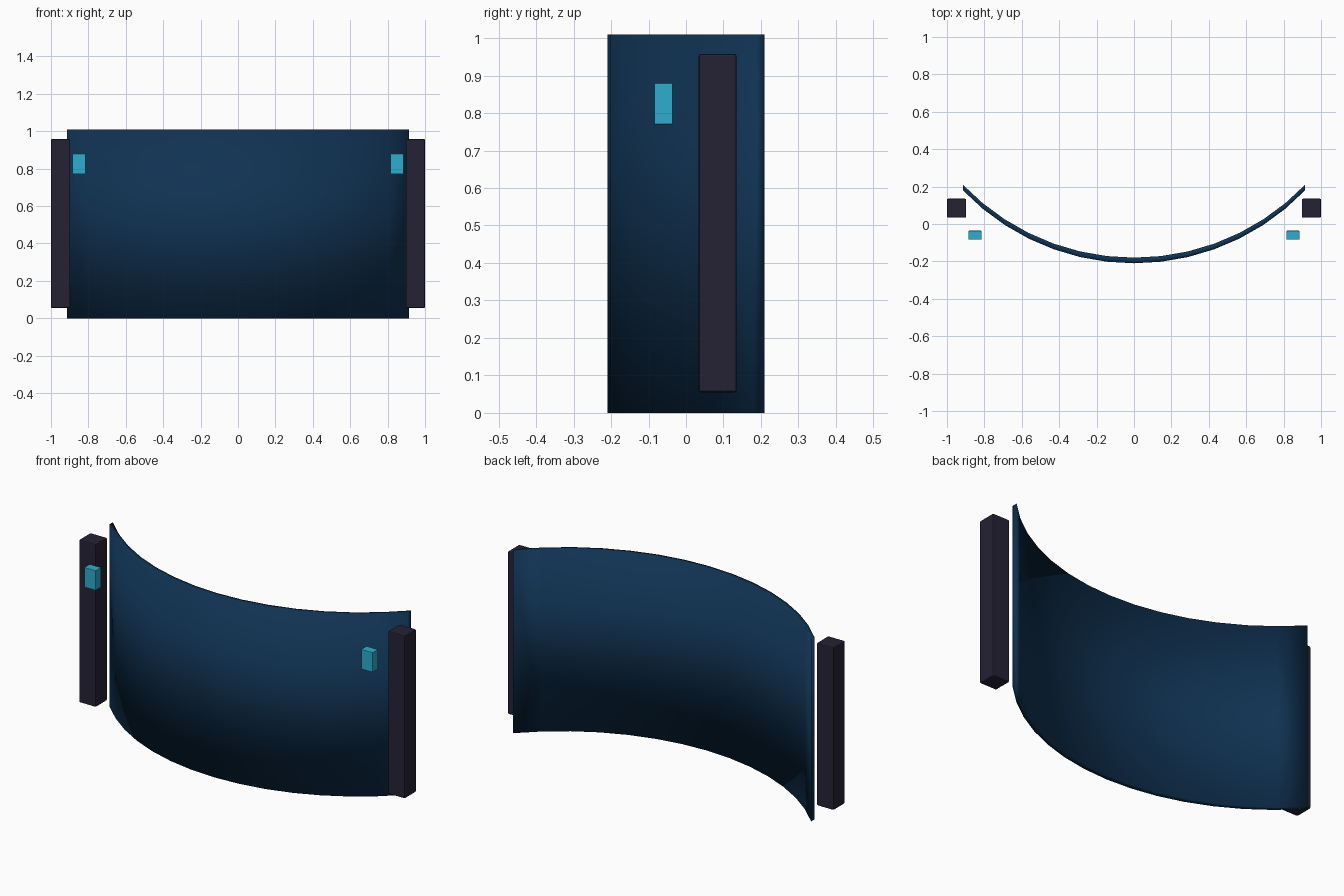
import bpy, bmesh, math

if "Cube" in bpy.data.objects:
    bpy.data.objects.remove(bpy.data.objects["Cube"])


def material(name, rgb):
    m = bpy.data.materials.new(name)
    m.diffuse_color = (*rgb, 1)
    m.use_nodes = True
    m.node_tree.nodes["Principled BSDF"].inputs["Base Color"].default_value = m.diffuse_color
    return m


NAVY = material("navy", (0.005, 0.032, 0.085))
CHARCOAL = material("charcoal", (0.018, 0.016, 0.035))
CYAN = material("cyan", (0.028, 0.42, 0.62))


def add_object(name, bm, mat):
    bmesh.ops.recalc_face_normals(bm, faces=bm.faces)
    me = bpy.data.meshes.new(name)
    bm.to_mesh(me)
    bm.free()
    me.materials.append(mat)
    ob = bpy.data.objects.new(name, me)
    bpy.context.collection.objects.link(ob)
    return ob


def box(name, lo, hi, mat, bevel):
    bm = bmesh.new()
    bmesh.ops.create_cube(bm, size=1)
    for v in bm.verts:
        v.co = [(a + b) / 2 + c * (b - a) for a, b, c in zip(lo, hi, v.co)]
    ob = add_object(name, bm, mat)
    mod = ob.modifiers.new("edge_bevel", 'BEVEL')
    mod.width = bevel
    mod.segments = 2
    return ob


# Curved panel: circular arc, thickened along y and extruded upward
HALF, SAG, THICK, HEIGHT, STEPS = 0.915, 0.39, 0.03, 1.01, 14
radius = (HALF ** 2 + SAG ** 2) / (2 * SAG)
sweep = math.asin(HALF / radius)
bm = bmesh.new()
rings = []
for i in range(STEPS + 1):
    a = sweep * (2 * i / STEPS - 1)
    x, y = radius * math.sin(a), -0.21 + radius * (1 - math.cos(a))
    rings.append([bm.verts.new(p) for p in (
        (x, y, 0), (x, y + THICK, 0), (x, y + THICK, HEIGHT), (x, y, HEIGHT))])
for r, s in zip(rings, rings[1:]):
    for k in range(4):
        bm.faces.new((r[k], r[(k + 1) % 4], s[(k + 1) % 4], s[k]))
bm.faces.new(rings[0])
bm.faces.new(rings[-1])
for f in bm.faces:
    f.smooth = True
add_object("curved_panel", bm, NAVY)

# Side rails and small indicator lights on both sides
for side, sx in (("left", -1), ("right", 1)):
    def mirrored(a, b):
        return sorted((a * sx, b * sx))
    x0, x1 = mirrored(0.897, 1.0)
    box(side + "_rail", (x0, 0.034, 0.055), (x1, 0.135, 0.958), CHARCOAL, 0.006)
    x0, x1 = mirrored(0.815, 0.885)
    box(side + "_light", (x0, -0.084, 0.77), (x1, -0.036, 0.88), CYAN, 0.002)
